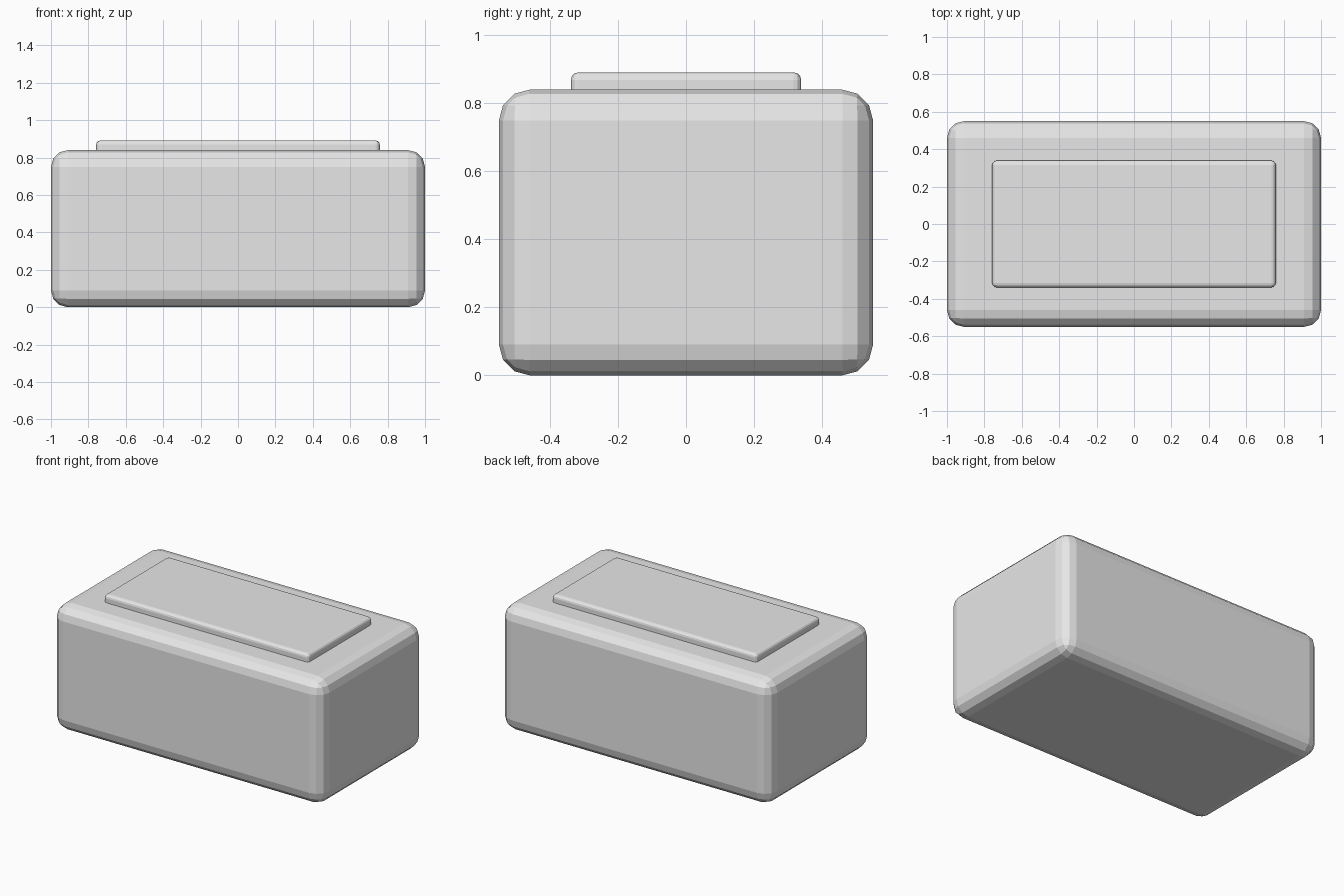
import bpy

default = bpy.data.objects.get("Cube")
if default:
    bpy.data.objects.remove(default, do_unlink=True)

# Single plain material
grey = bpy.data.materials.new("light_grey")
grey.use_nodes = True
color = (0.8, 0.8, 0.8, 1.0)
grey.diffuse_color = color
grey.node_tree.nodes["Principled BSDF"].inputs["Base Color"].default_value = color


def rounded_box(name, width, depth, bottom, top, radius):
    """Box with faceted, three-step rounded edges."""
    bpy.ops.mesh.primitive_cube_add(size=1, location=(0, 0, (bottom + top) / 2))
    box = bpy.context.object
    box.name = name
    box.scale = (width, depth, top - bottom)
    bpy.ops.object.transform_apply(location=False, rotation=False, scale=True)
    bevel = box.modifiers.new("rounded_edges", "BEVEL")
    bevel.width = radius
    bevel.segments = 3
    bevel.limit_method = "NONE"
    box.data.materials.append(grey)
    bpy.ops.object.shade_flat()
    return box


# Main block
rounded_box("body", 2.0, 1.1, 0.0, 0.84, 0.09)

# Raised panel, sunk slightly into the top
rounded_box("top_panel", 1.516, 0.677, 0.79, 0.891, 0.022)
